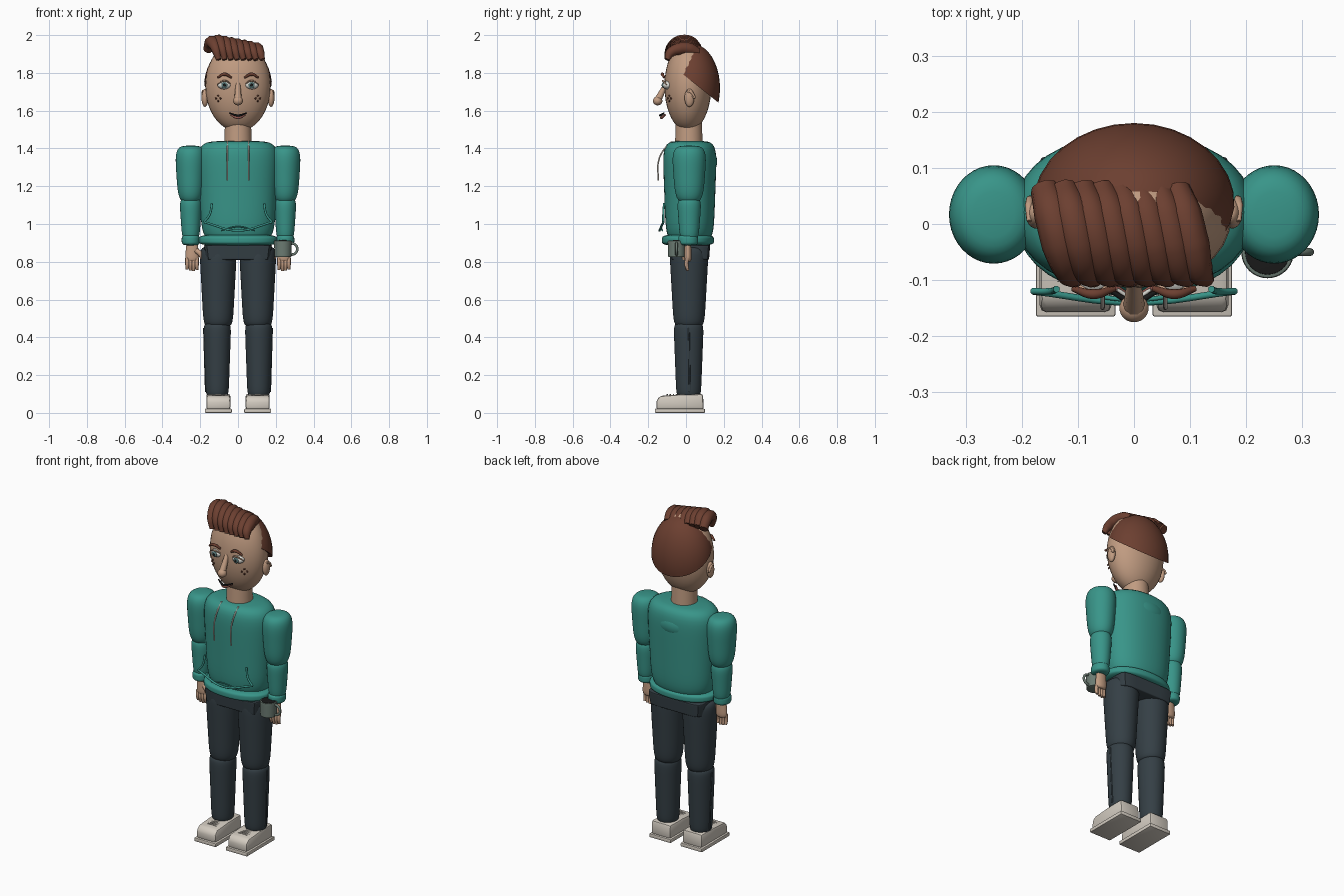
import bpy, bmesh
from math import sin, cos, pi, radians
from mathutils import Matrix

if "Cube" in bpy.data.objects:
    bpy.data.objects.remove(bpy.data.objects["Cube"])


def material(name, red, green, blue):
    mat = bpy.data.materials.new(name)
    mat.use_nodes = True
    mat.diffuse_color = (red, green, blue, 1)
    shader = mat.node_tree.nodes["Principled BSDF"]
    shader.inputs["Base Color"].default_value = mat.diffuse_color
    return mat


TEAL = material("teal fabric", .04, .3, .25)
SKIN = material("skin", .53, .33, .22)
HAIR = material("brown hair", .15, .05, .03)
SLATE = material("dark slate trousers", .035, .05, .06)
CREAM = material("cream shoe", .65, .6, .53)
MUG = material("grey green mug", .15, .2, .17)
WHITE = material("eye white", .75, .75, .7)
IRIS = material("blue green iris", .1, .2, .2)
DARK = material("near black", .01, .01, .01)
LIP = material("lip red", .3, .1, .08)


def select_only(obj):
    bpy.context.collection.objects.link(obj)
    bpy.ops.object.select_all(action='DESELECT')
    obj.select_set(True)
    bpy.context.view_layer.objects.active = obj


def finish(name, bm, mat):
    mesh = bpy.data.meshes.new(name)
    bmesh.ops.recalc_face_normals(bm, faces=bm.faces)
    bm.to_mesh(mesh)
    bm.free()
    mesh.materials.append(mat)
    obj = bpy.data.objects.new(name, mesh)
    select_only(obj)
    bpy.ops.object.shade_smooth_by_angle(angle=radians(35))


def rounded(value, power):
    return max(0, 1 - abs(value) ** power) ** (1 / power)


def barrel(name, mat, x, y, low, high, bottom, top, depth=1.0, ends=4, square=2):
    """Tapered upright solid; 'ends' sets the end rounding, 'square' the plan shape."""
    bm = bmesh.new()
    sides, rows = 40, 24
    loops = []
    for row in range(rows + 1):
        u = -cos(pi * row / rows)
        t = (u + 1) / 2
        radius = (bottom + (top - bottom) * t) * max(rounded(u, ends), .1)
        loop = []
        for side in range(sides):
            c, s = cos(2 * pi * side / sides), sin(2 * pi * side / sides)
            reach = radius / (abs(c) ** square + abs(s) ** square) ** (1 / square)
            loop.append(bm.verts.new((x + reach * c, y + reach * s * depth,
                                      low + (high - low) * t)))
        loops.append(loop)
    for lower, upper in zip(loops, loops[1:]):
        for i in range(sides):
            bm.faces.new((lower[i - 1], lower[i], upper[i], upper[i - 1]))
    bm.faces.new(loops[0])
    bm.faces.new(loops[-1])
    finish(name, bm, mat)


def ball(name, mat, centre, size, hairline=None):
    bm = bmesh.new()
    bmesh.ops.create_uvsphere(bm, u_segments=32, v_segments=20, radius=1)
    bm.transform(Matrix.Translation(centre) @ Matrix.Diagonal((*size, 1)))
    if hairline:
        geom = bm.verts[:] + bm.edges[:] + bm.faces[:]
        point, normal = hairline
        bmesh.ops.bisect_plane(bm, geom=geom, plane_co=point, plane_no=normal, clear_inner=True)
        bmesh.ops.holes_fill(bm, edges=[e for e in bm.edges if e.is_boundary])
    finish(name, bm, mat)


def tube(name, mat, points, thickness, taper=None):
    curve = bpy.data.curves.new(name, 'CURVE')
    curve.dimensions = '3D'
    curve.bevel_depth = thickness
    curve.bevel_resolution = 3
    curve.resolution_u = 8
    curve.use_fill_caps = True
    spline = curve.splines.new('BEZIER')
    spline.bezier_points.add(len(points) - 1)
    for i, (knot, point) in enumerate(zip(spline.bezier_points, points)):
        knot.co = point
        knot.radius = taper[i] if taper else 1
        knot.handle_left_type = knot.handle_right_type = 'AUTO'
    curve.materials.append(mat)
    obj = bpy.data.objects.new(name, curve)
    select_only(obj)
    bpy.ops.object.convert(target='MESH')


def arc(name, mat, middle, width, back, rise, thickness, tip=.6):
    """Symmetric bow: its ends lie 'back' behind and 'rise' above the middle."""
    x, y, z = middle
    ends = [(x + way * width, y + back, z + rise) for way in (-1, 1)]
    tube(name, mat, [ends[0], middle, ends[1]], thickness, [tip, 1, tip])


def prism(name, mat, profile, x, half, bevel):
    """Side profile of (y, z) points extruded across x."""
    bm = bmesh.new()
    face = bm.faces.new([bm.verts.new((x - half, y, z)) for y, z in profile])
    extruded = bmesh.ops.extrude_face_region(bm, geom=[face])["geom"]
    moved = [item for item in extruded if isinstance(item, bmesh.types.BMVert)]
    bmesh.ops.translate(bm, verts=moved, vec=(2 * half, 0, 0))
    bmesh.ops.bevel(bm, geom=bm.edges[:], offset=bevel, segments=2, affect='EDGES', profile=.5)
    finish(name, bm, mat)


# Hooded top
barrel("hoodie_body", TEAL, 0, .02, .9, 1.44, bottom=.19, top=.22, depth=.66, ends=6, square=2.2)
barrel("hoodie_hem", TEAL, 0, .01, .885, .945, bottom=.21, top=.208, depth=.66, square=2.2)
ball("folded_hood", TEAL, (0, .085, 1.33), (.135, .08, .085))
arc("pocket_bottom_seam", TEAL, (0, -.14, .965), .18, back=.02, rise=.045, thickness=.006, tip=1)
arc("pocket_fold", TEAL, (0, -.135, .985), .09, back=.01, rise=-.02, thickness=.004, tip=1)
barrel("waistband", SLATE, 0, .02, .81, .89, bottom=.17, top=.18, depth=.6, ends=20, square=8)

# Neck and head
barrel("neck", SKIN, 0, .015, 1.4, 1.56, bottom=.074, top=.068, ends=12)
ball("head", SKIN, (0, .01, 1.73), (.173, .124, .24))
tube("nose_bridge", SKIN, [(0, -.1, 1.75), (0, -.15, 1.655)], .02, [.6, 1])
ball("nose_tip", SKIN, (0, -.15, 1.652), (.026, .025, .024))
arc("upper_lip", DARK, (0, -.137, 1.575), .047, back=.02, rise=.013, thickness=.006)
arc("lower_lip", LIP, (0, -.13, 1.563), .038, back=.02, rise=.015, thickness=.008)
arc("teeth", WHITE, (0, -.132, 1.571), .03, back=.015, rise=.01, thickness=.005)

# Hair cap with a slanted hairline, and locks swept over the brow
ball("hair_cap", HAIR, (0, .03, 1.72), (.181, .15, .235), hairline=((0, 0, 1.78), (0, .8, 1)))
for lock in range(-1, 7):
    across = lock / 6
    path, taper = [], []
    for step in range(1, 6):
        angle = pi * step / 5
        path.append((.2 * across - .14 + .014 * step, .09 * cos(angle) - .01,
                     1.87 + (.1 - .04 * abs(across)) * sin(angle)))
        taper.append(.4 + .6 * sin(angle))
    tube(f"hair_lock_{lock + 2}", HAIR, path, .034, taper)

for side, s in (("left", 1), ("right", -1)):
    # Face details
    eye = s * .072
    ball(f"{side}_eye", WHITE, (eye, -.098, 1.735), (.036, .026, .022))
    ball(f"{side}_iris", IRIS, (eye, -.121, 1.735), (.016, .006, .016))
    ball(f"{side}_pupil", DARK, (eye, -.126, 1.735), (.008, .003, .008))
    arc(f"{side}_upper_lid", SKIN, (eye, -.122, 1.758), .038, back=.02, rise=-.02, thickness=.005)
    arc(f"{side}_eyebrow", HAIR, (eye, -.125, 1.793), .037, back=.01, rise=-.018, thickness=.009)
    for freckle in range(4):
        angle = pi * freckle / 2
        out = .105 + .012 * cos(angle)
        ball(f"{side}_freckle_{freckle + 1}", HAIR,
             (s * out, .7 * out - .162, 1.665 + .014 * sin(angle)), [.005] * 3)
    ball(f"{side}_ear", SKIN, (s * .175, .018, 1.668), (.018, .026, .048))
    arc(f"{side}_ear_rim", SKIN, (s * .187, .035, 1.69), 0, back=-.03, rise=.015, thickness=.007)

    # Drawstring and pocket opening
    cord = s * .056
    tube(f"{side}_drawstring", CREAM,
         [(cord, -.075, 1.437), (cord, -.12, 1.39), (cord, -.146, 1.33), (cord, -.146, 1.23)], .004)
    tube(f"{side}_pocket_opening", TEAL,
         [(s * .138, -.116, 1.11), (s * .15, -.12, 1.05), (s * .18, -.12, 1.01)], .006)

    # Arm
    arm = s * .25
    barrel(f"{side}_upper_arm", TEAL, arm, .017, 1.11, 1.415, bottom=.066, top=.086, depth=1.1)
    barrel(f"{side}_forearm", TEAL, arm, .017, .91, 1.14, bottom=.045, top=.061, depth=1.08, ends=5)
    barrel(f"{side}_cuff", TEAL, arm, .012, .887, .943, bottom=.048, top=.048, depth=1.1)

    # Hand
    barrel(f"{side}_palm", SKIN, s * .243, .01, .8, .91, bottom=.038, top=.03, depth=.55)
    for finger in range(4):
        x = s * (.218 + .017 * finger)
        tip = .75 + .006 * abs(finger - 1.3)
        tube(f"{side}_finger_{finger + 1}", SKIN, [(x, .006, .82), (x, .002, .785), (x, .008, tip)],
             .0105, [1, 1, .75])
    tube(f"{side}_thumb", SKIN, [(s * .222, 0, .86), (s * .198, -.01, .84), (s * .187, -.01, .81)],
         .014, [1, 1, .7])

    # Leg
    barrel(f"{side}_thigh", SLATE, s * .105, .016, .455, .88, bottom=.077, top=.1, depth=1.05, ends=8)
    barrel(f"{side}_shin", SLATE, s * .11, .014, .085, .475, bottom=.06, top=.074, depth=1.08, ends=10)
    tube(f"{side}_trouser_seam", SLATE, [(s * .17, .02, .11), (s * .18, .015, .45)], .005)

    # Shoe
    foot = s * .104
    prism(f"{side}_sole", CREAM, [(-.165, 0), (.1, 0), (.1, .022), (-.165, .022)],
          foot, half=.071, bevel=.004)
    prism(f"{side}_shoe_upper", CREAM,
          [(-.158, .02), (.094, .02), (.09, .1), (-.03, .098), (-.135, .09), (-.156, .068)],
          foot, half=.064, bevel=.012)
    for lace in range(4):
        arc(f"{side}_lace_{lace + 1}", CREAM, (foot, .017 * lace - .1, .097), .032,
            back=0, rise=-.005, thickness=.004)

# Mug held in the left hand
cup_x, cup_y = .238, -.05
barrel("mug_body", MUG, cup_x, cup_y, .825, .912, bottom=.045, top=.047, ends=20)
barrel("mug_drink", DARK, cup_x, cup_y, .9, .914, bottom=.04, top=.04, ends=20)
handle = [(cup_x + .04 + .036 * sin(pi * k / 4), cup_y, .868 + .032 * cos(pi * k / 4))
          for k in range(5)]
tube("mug_handle", MUG, handle, .007)
